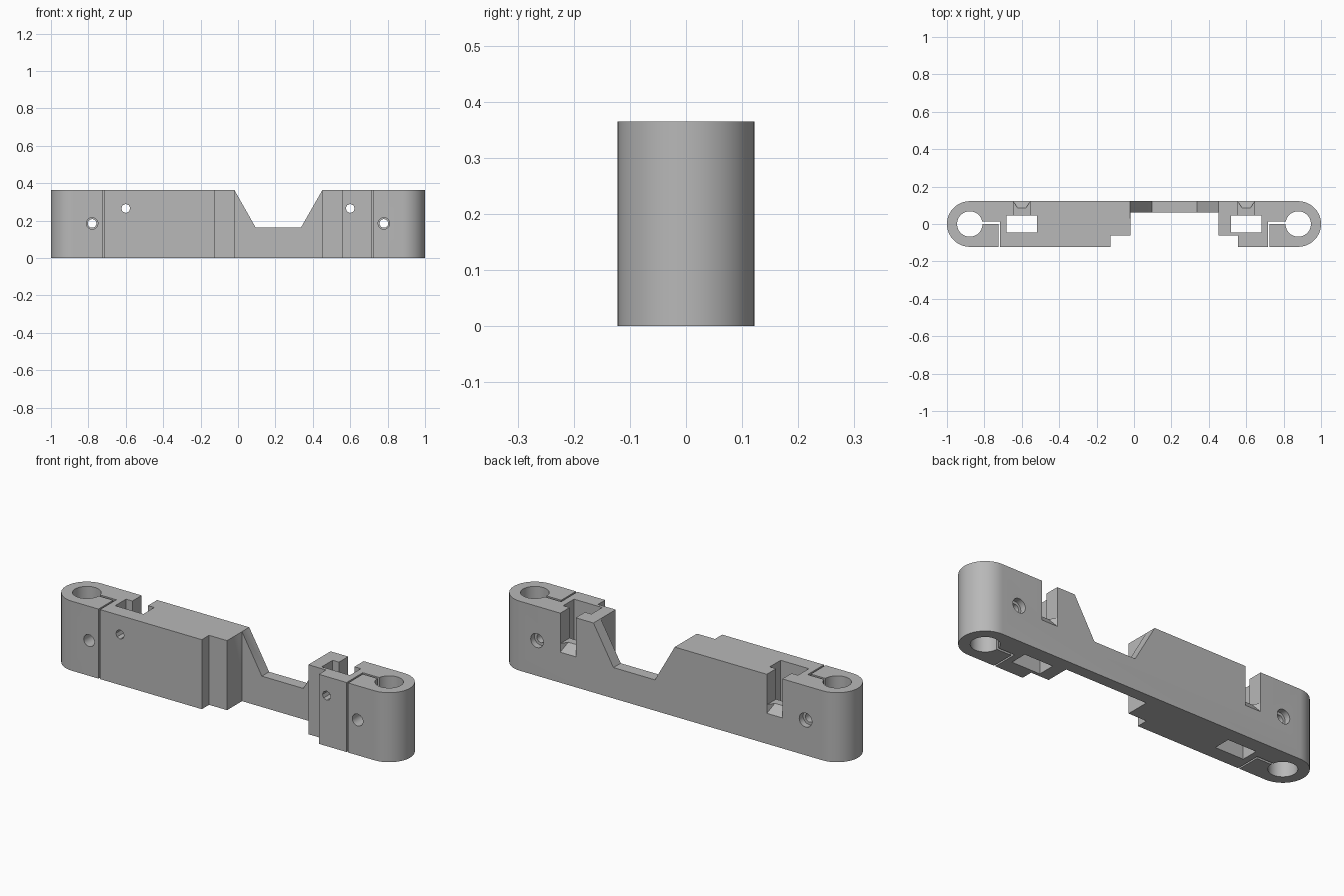
import bpy
import bmesh
import math
from mathutils import Matrix, Vector

cube = bpy.data.objects.get("Cube")
if cube:
    bpy.data.objects.remove(cube, do_unlink=True)

H = 0.365      # height
R = 0.122      # end radius and half depth
EYE = 0.878    # rod bore position

grey = bpy.data.materials.new("plain grey")
grey.use_nodes = True
grey.diffuse_color = (0.48, 0.48, 0.48, 1)
grey.node_tree.nodes["Principled BSDF"].inputs["Base Color"].default_value = (0.48, 0.48, 0.48, 1)


def make_object(name, bm):
    bmesh.ops.recalc_face_normals(bm, faces=bm.faces[:])
    mesh = bpy.data.meshes.new(name)
    bm.to_mesh(mesh)
    bm.free()
    mesh.materials.append(grey)
    obj = bpy.data.objects.new(name, mesh)
    bpy.context.collection.objects.link(obj)
    return obj


def prism(name, points, direction):
    """Extrude a flat polygon along a direction."""
    bm = bmesh.new()
    face = bm.faces.new([bm.verts.new(p) for p in points])
    ext = bmesh.ops.extrude_face_region(bm, geom=[face])
    verts = [g for g in ext["geom"] if isinstance(g, bmesh.types.BMVert)]
    bmesh.ops.translate(bm, verts=verts, vec=Vector(direction))
    return make_object(name, bm)


def box(name, x0, x1, y0, y1, z0, z1):
    return prism(name, [(x0, y0, z0), (x1, y0, z0), (x1, y1, z0), (x0, y1, z0)],
                 (0, 0, z1 - z0))


def cylinder(name, x, y0, y1, z, r, sides):
    """Cylinder along y."""
    bm = bmesh.new()
    mat = Matrix.Translation((x, (y0 + y1) / 2, z)) @ Matrix.Rotation(math.pi / 2, 4, "X")
    bmesh.ops.create_cone(bm, cap_ends=True, segments=sides, radius1=r, radius2=r,
                          depth=y1 - y0, matrix=mat)
    return make_object(name, bm)


def hull(name, points):
    bm = bmesh.new()
    for p in points:
        bm.verts.new(p)
    bmesh.ops.convex_hull(bm, input=bm.verts[:])
    return make_object(name, bm)


def cut(target, cutter):
    cutter.hide_render = True
    mod = target.modifiers.new("cut", "BOOLEAN")
    mod.operation = "DIFFERENCE"
    mod.solver = "EXACT"
    mod.object = cutter
    bpy.context.view_layer.objects.active = target
    bpy.ops.object.modifier_apply(modifier=mod.name)
    bpy.data.objects.remove(cutter, do_unlink=True)


def arc(cx, start, n=32):
    return [(cx + R * math.cos(start + math.pi * i / n),
             R * math.sin(start + math.pi * i / n), 0) for i in range(n + 1)]


# Carriage body: rounded ends, stepped front, thin bridge at the back
steps = [(-0.125, -R), (-0.125, -0.062), (-0.02, -0.062), (-0.02, 0.062),
         (0.452, 0.062), (0.452, -0.062), (0.555, -0.062), (0.555, -R)]
outline = arc(EYE, -math.pi / 2) + arc(-EYE, math.pi / 2) + [(x, y, 0) for x, y in steps]
body = prism("carriage_body", outline, (0, 0, H))

# Sloped notch in the bridge, slightly extended above the top
notch = [(-0.0258, 0.375), (0.095, 0.162), (0.336, 0.162), (0.4577, 0.375)]
cut(body, prism("notch_cutter", [(x, 0.03, z) for x, z in notch], (0, 0.2, 0)))

for s in (-1, 1):
    # Rod bore
    bm = bmesh.new()
    bmesh.ops.create_cone(bm, cap_ends=True, segments=48, radius1=0.068, radius2=0.068,
                          depth=1, matrix=Matrix.Translation((s * EYE, 0, H / 2)))
    cut(body, make_object("bore_cutter", bm))

    # L-shaped clamp slit
    xs = sorted((s * 0.84, s * 0.716))
    cut(body, box("slit_cutter", *xs, 0.0, 0.013, -0.1, 0.5))
    xs = sorted((s * 0.725, s * 0.716))
    cut(body, box("slit_cutter", *xs, -0.2, 0.006, -0.1, 0.5))

    # Clamp screw hole: wide in the front jaw, narrow behind, recessed at the back
    for y0, y1, r in ((-0.2, 0.006, 0.031), (-0.01, 0.2, 0.023), (0.09, 0.2, 0.037)):
        cut(body, cylinder("screw_cutter", s * 0.78, y0, y1, 0.185, r, 24))

    # Belt pocket through the full height
    c = s * 0.6
    cut(body, box("pocket_cutter", c - 0.082, c + 0.082, -0.045, 0.045, -0.1, 0.5))

    # Tensioner hole in the front wall
    cut(body, cylinder("tensioner_cutter", c, -0.2, 0.0, 0.265, 0.024, 8))

    # Back slot, open at the top, with a flared foot
    cut(body, box("slot_cutter", c - 0.045, c + 0.045, 0.03, 0.2, 0.205, 0.5))
    flare = [(c + sx * w, y, z) for sx in (-1, 1)
             for w, y, z in ((0.05, 0.13, 0.15), (0.022, 0.085, 0.207),
                             (0.05, 0.13, 0.23), (0.022, 0.085, 0.23))]
    cut(body, hull("flare_cutter", flare))

bpy.ops.object.select_all(action="DESELECT")
body.select_set(True)
bpy.context.view_layer.objects.active = body
bpy.ops.object.shade_smooth_by_angle(angle=math.radians(30))
